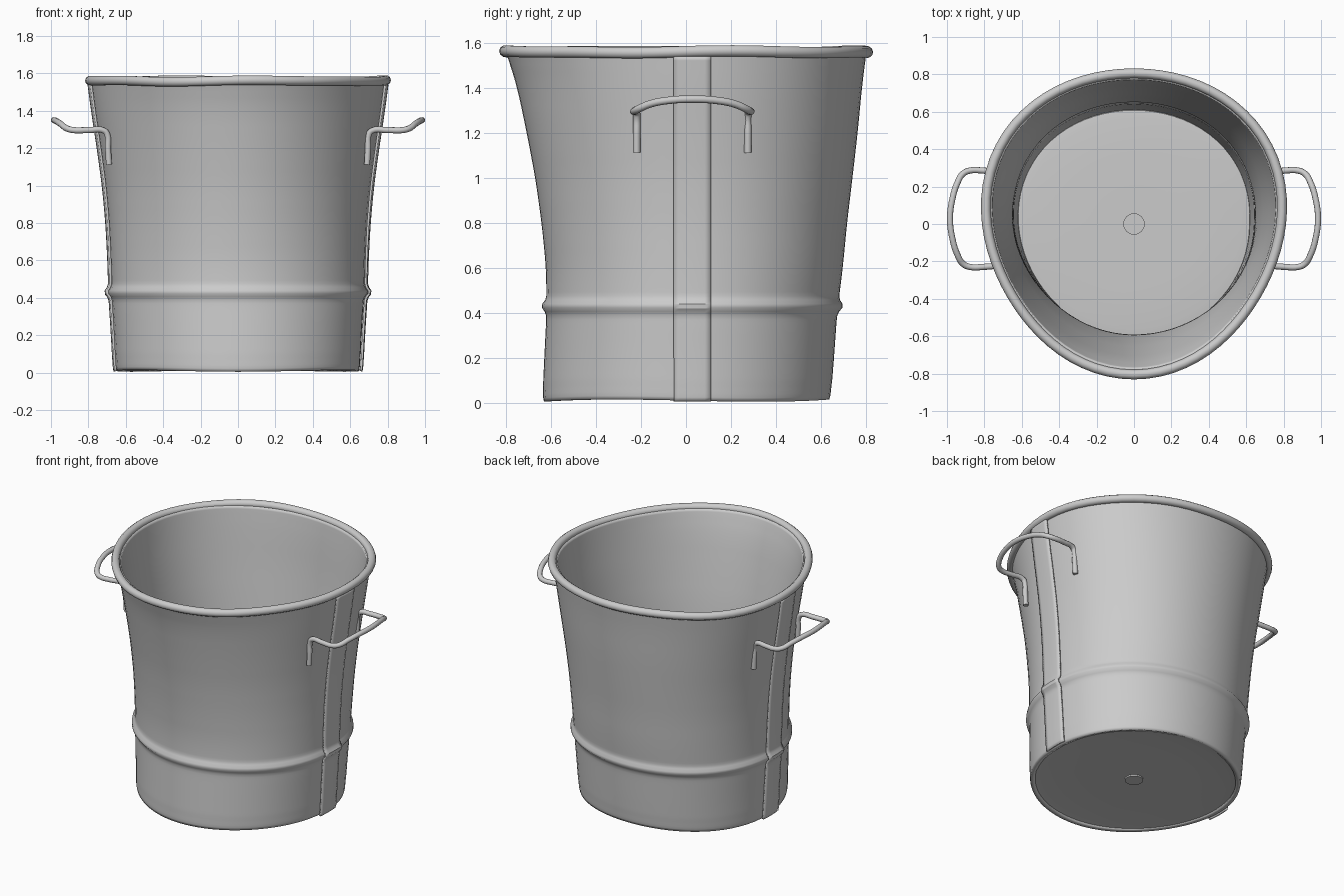
import bpy
from math import sin, cos, pi, exp, asin

if "Cube" in bpy.data.objects:
    bpy.data.objects.remove(bpy.data.objects["Cube"])

# height, side (x) radius, front (-y) radius, back (+y) radius
PROFILE = [(0.0, .645, .630, .635), (.03, .652, .638, .645), (.20, .660, .630, .658),
           (.40, .673, .620, .672), (.60, .678, .622, .697), (.80, .688, .642, .716),
           (1.0, .706, .670, .740), (1.2, .733, .708, .763), (1.4, .763, .750, .782),
           (1.5, .776, .780, .794), (1.56, .784, .802, .803)]


def base_radii(z):
    z = min(1.56, max(0, z))
    for p, q in zip(PROFILE, PROFILE[1:]):
        if z <= q[0]:
            t = (z - p[0]) / (q[0] - p[0])
            return [p[i] + (q[i] - p[i]) * t for i in (1, 2, 3)]


def radius(a, z):
    """Slightly battered wall radius, with the raised bead."""
    w = min(.07, z, max(0, 1.56 - z))
    samples = [base_radii(z + w * k / 3) for k in range(-3, 4)]
    side, front, back = (sum(s[i] for s in samples) / 7 for i in range(3))
    s = sin(a) ** 2
    r = side * (1 - s) + (back if sin(a) > 0 else front) * s
    t = min(1, z / 1.56)
    dent = (.010 + .013 * t) * (sin(a) + sin(3 * a))
    if sin(a) < 0 < cos(a):  # the front right corner is fuller lower down
        dent *= t
    return r + dent + .022 * exp(-((z - .43) / .023) ** 2)


def mesh_object(name, verts, faces):
    me = bpy.data.meshes.new(name)
    me.from_pydata(verts, [], faces)
    ob = bpy.data.objects.new(name, me)
    bpy.context.collection.objects.link(ob)
    me.shade_smooth()
    return ob


def grid_faces(rows, cols, closed):
    n = cols if closed else cols - 1
    return [(r * cols + c, r * cols + (c + 1) % cols,
             (r + 1) * cols + (c + 1) % cols, (r + 1) * cols + c)
            for r in range(rows - 1) for c in range(n)]


def thicken(ob, amount, offset):
    m = ob.modifiers.new("thickness", 'SOLIDIFY')
    m.thickness, m.offset = amount, offset


def tube(name, pts, r, cyclic=False, smooth=False):
    cu = bpy.data.curves.new(name, 'CURVE')
    cu.dimensions = '3D'
    cu.bevel_depth, cu.bevel_resolution = r, 3
    cu.use_fill_caps = True
    if smooth:
        sp = cu.splines.new('BEZIER')
        sp.bezier_points.add(len(pts) - 1)
        for b, p in zip(sp.bezier_points, pts):
            b.co = p
            b.handle_left_type = b.handle_right_type = 'AUTO'
        sp.resolution_u = 5
    else:
        sp = cu.splines.new('POLY')
        sp.points.add(len(pts) - 1)
        for b, p in zip(sp.points, pts):
            b.co = (*p, 1)
        sp.use_smooth = True
    sp.use_cyclic_u = cyclic
    ob = bpy.data.objects.new(name, cu)
    bpy.context.collection.objects.link(ob)
    return ob


# bucket wall
SEG, ROWS = 72, 90
angles = [2 * pi * i / SEG for i in range(SEG)]
verts = []
for k in range(ROWS):
    z = .005 + 1.55 * k / (ROWS - 1)
    for a in angles:
        r = radius(a, z)
        wave = .005 * (1 - sin(3 * a)) * max(0, 1 - z / .2)
        verts.append((r * cos(a), r * sin(a), z + wave))
wall = mesh_object("bucket_wall", verts, grid_faces(ROWS, SEG, True))
thicken(wall, .030, -1)

# floor, slightly dished, with a small centre disc
verts = [(f * (radius(a, .03) - .015) * cos(a), f * (radius(a, .03) - .015) * sin(a),
          .03 - .012 * f ** 8) for f in (1, .97, .9, .6, .3, .05) for a in angles]
floor = mesh_object("floor", verts, grid_faces(6, SEG, True)
                    + [tuple(range(5 * SEG, 6 * SEG))])
bpy.ops.mesh.primitive_cylinder_add(vertices=32, radius=.057, depth=.018,
                                    location=(0, 0, .03))
bpy.context.object.name = "floor_centre_disc"

# rolled rim
tube("rolled_rim", [((radius(a, 1.56) + .003) * cos(a), (radius(a, 1.56) + .003) * sin(a),
                     1.560 + .003 * sin(4 * a + .5) + .002 * sin(7 * a)) for a in angles],
     .026, cyclic=True)

MID = .028  # the seams and handles sit a little towards the back
for side, label in ((1, "right"), (-1, "left")):
    # seam strap following the wall and bead
    verts = []
    for k in range(ROWS):
        z = .008 + 1.532 * k / (ROWS - 1)
        for c in range(7):
            y = MID - .082 + .164 * c / 6
            a = asin(y / radius(0, z))
            r = radius(a if side > 0 else pi - a, z) + .012
            verts.append((side * r * cos(a), y, z))
    faces = grid_faces(ROWS, 7, False)
    if side < 0:
        faces = [f[::-1] for f in faces]
    strap = mesh_object(label + "_seam_strap", verts, faces)
    thicken(strap, .012, 0)
    bpy.context.view_layer.objects.active = strap
    bpy.ops.object.select_all(action='DESELECT')
    strap.select_set(True)
    bpy.ops.object.shade_smooth_by_angle()

    # bent wire handle: half path, mirrored about the seam
    half = [(.690, .247, 1.112), (.695, .247, 1.20), (.700, .247, 1.275), (.716, .249, 1.294),
            (.80, .257, 1.297), (.88, .257, 1.297), (.915, .240, 1.306),
            (.945, .190, 1.328), (.970, .110, 1.344)]
    path = [(side * x, MID - y, z) for x, y, z in half] + [(side * .984, MID, 1.350)] \
        + [(side * (x + (.014 if x < .75 else 0)), MID + y, z) for x, y, z in reversed(half)]
    tube(label + "_handle", path, .0165, smooth=True)
